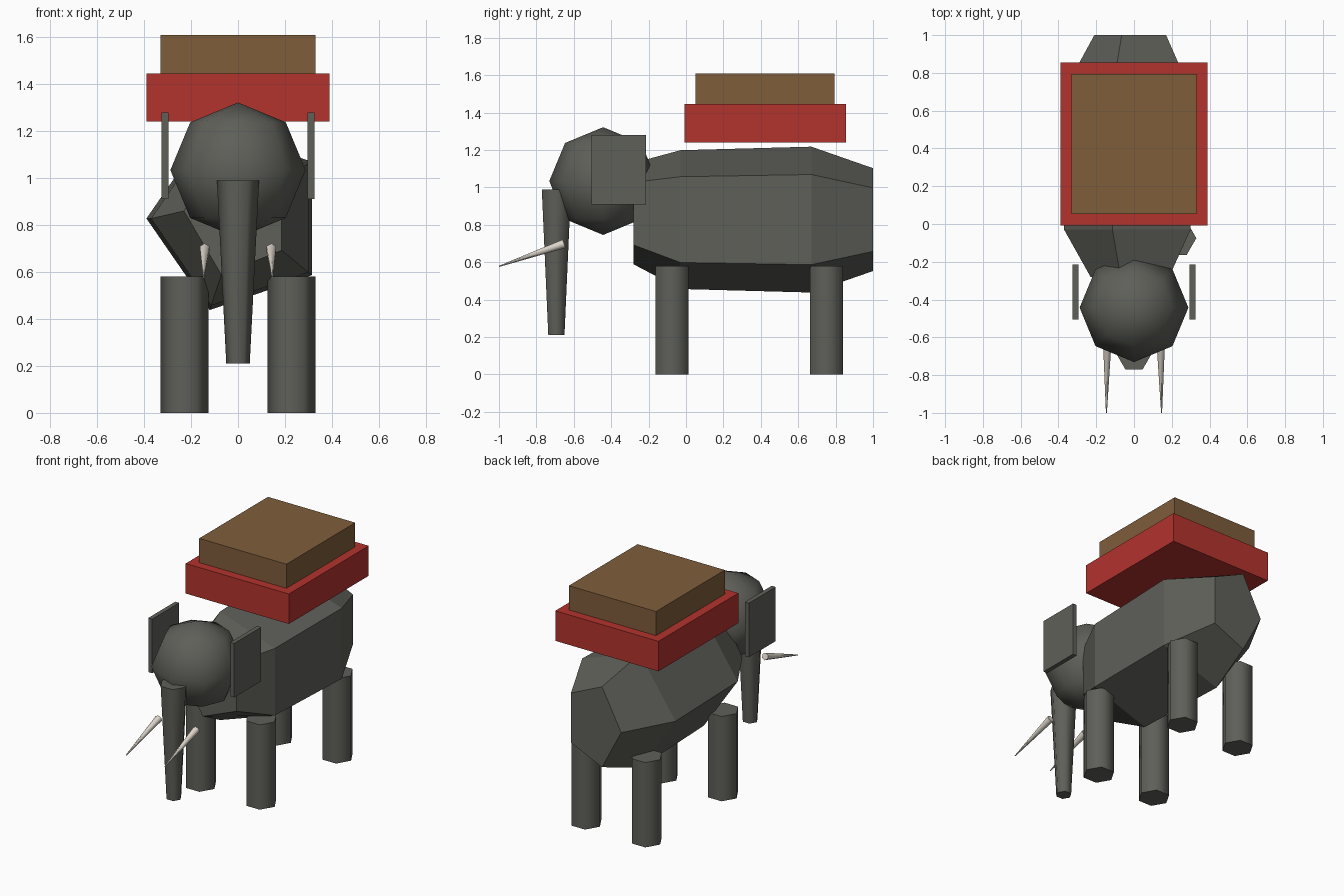
import bpy
import bmesh
from math import cos, sin, pi, radians
from mathutils import Vector

cube = bpy.data.objects.get("Cube")
if cube:
    bpy.data.objects.remove(cube, do_unlink=True)


def material(name, rgb):
    mat = bpy.data.materials.new(name)
    mat.use_nodes = True
    mat.diffuse_color = (*rgb, 1)
    mat.node_tree.nodes["Principled BSDF"].inputs["Base Color"].default_value = (*rgb, 1)
    return mat


grey = material("grey_hide", (0.115, 0.115, 0.101))
ivory = material("ivory", (0.72, 0.67, 0.59))
red = material("red_cloth", (0.45, 0.033, 0.027))
brown = material("brown_wood", (0.212, 0.110, 0.044))


def finish(name, mat, smooth=False):
    obj = bpy.context.object
    obj.name = name
    obj.data.name = name
    obj.data.materials.append(mat)
    if smooth:
        bpy.ops.object.shade_smooth_by_angle(angle=radians(65))
    return obj


def box(name, mat, low, high):
    low, high = Vector(low), Vector(high)
    bpy.ops.mesh.primitive_cube_add(size=1, location=(low + high) / 2)
    bpy.context.object.dimensions = high - low
    bpy.ops.object.transform_apply(location=False, rotation=False, scale=True)
    return finish(name, mat)


def taper(name, mat, start, end, r_start, r_end):
    """Six-sided tapered post between two points."""
    start, end = Vector(start), Vector(end)
    axis = end - start
    bpy.ops.mesh.primitive_cone_add(vertices=6, radius1=r_start, radius2=r_end,
                                    depth=axis.length, location=(start + end) / 2)
    obj = bpy.context.object
    if axis.x == 0 and axis.y == 0:
        obj.rotation_euler.z = pi / 6
    else:
        obj.rotation_euler = axis.to_track_quat("Z", "Y").to_euler()
    return finish(name, mat, smooth=True)


# Body: five-sided loft along y, rings of (y, centre z, x radius, z radius)
rings = [(-0.28, 0.86, 0.23, 0.285), (-0.03, 0.828, 0.37, 0.39),
         (0.67, 0.828, 0.39, 0.41), (1.0, 0.828, 0.21, 0.289)]
SIDES = 5
bm = bmesh.new()
loops = []
for y, cz, rx, rz in rings:
    angles = [pi + 2 * pi * i / SIDES for i in range(SIDES)]
    loops.append([bm.verts.new((rx * cos(a), y, cz + rz * sin(a))) for a in angles])
for a, b in zip(loops, loops[1:]):
    for i in range(SIDES):
        j = (i + 1) % SIDES
        bm.faces.new((a[i], a[j], b[j], b[i]))
bm.faces.new(loops[0])
bm.faces.new(loops[-1])
bmesh.ops.recalc_face_normals(bm, faces=bm.faces)
mesh = bpy.data.meshes.new("body")
bm.to_mesh(mesh)
bm.free()
body = bpy.data.objects.new("body", mesh)
bpy.context.collection.objects.link(body)
mesh.materials.append(grey)

# Head and trunk
bpy.ops.mesh.primitive_uv_sphere_add(segments=8, ring_count=4, radius=0.288,
                                     location=(0, -0.443, 1.034))
finish("head", grey, smooth=True)
taper("trunk", grey, (0, -0.693, 0.21), (0, -0.693, 0.99), 0.05, 0.09)

# Paired parts
for side, s in (("left", 1), ("right", -1)):
    box(f"{side}_ear", grey, (s * 0.31 - 0.015, -0.505, 0.91), (s * 0.31 + 0.015, -0.214, 1.28))
    taper(f"{side}_tusk", ivory, (s * 0.142, -0.652, 0.699), (s * 0.146, -1.0, 0.578), 0.024, 0.003)
    for end, y in (("front", -0.075), ("back", 0.75)):
        taper(f"{end}_{side}_leg", grey, (s * 0.228, y, 0), (s * 0.228, y, 0.58), 0.102, 0.102)

# Saddle cloth and seat platform
box("saddle_cloth", red, (-0.39, -0.008, 1.24), (0.39, 0.855, 1.445))
box("seat_platform", brown, (-0.33, 0.052, 1.25), (0.33, 0.795, 1.61))
